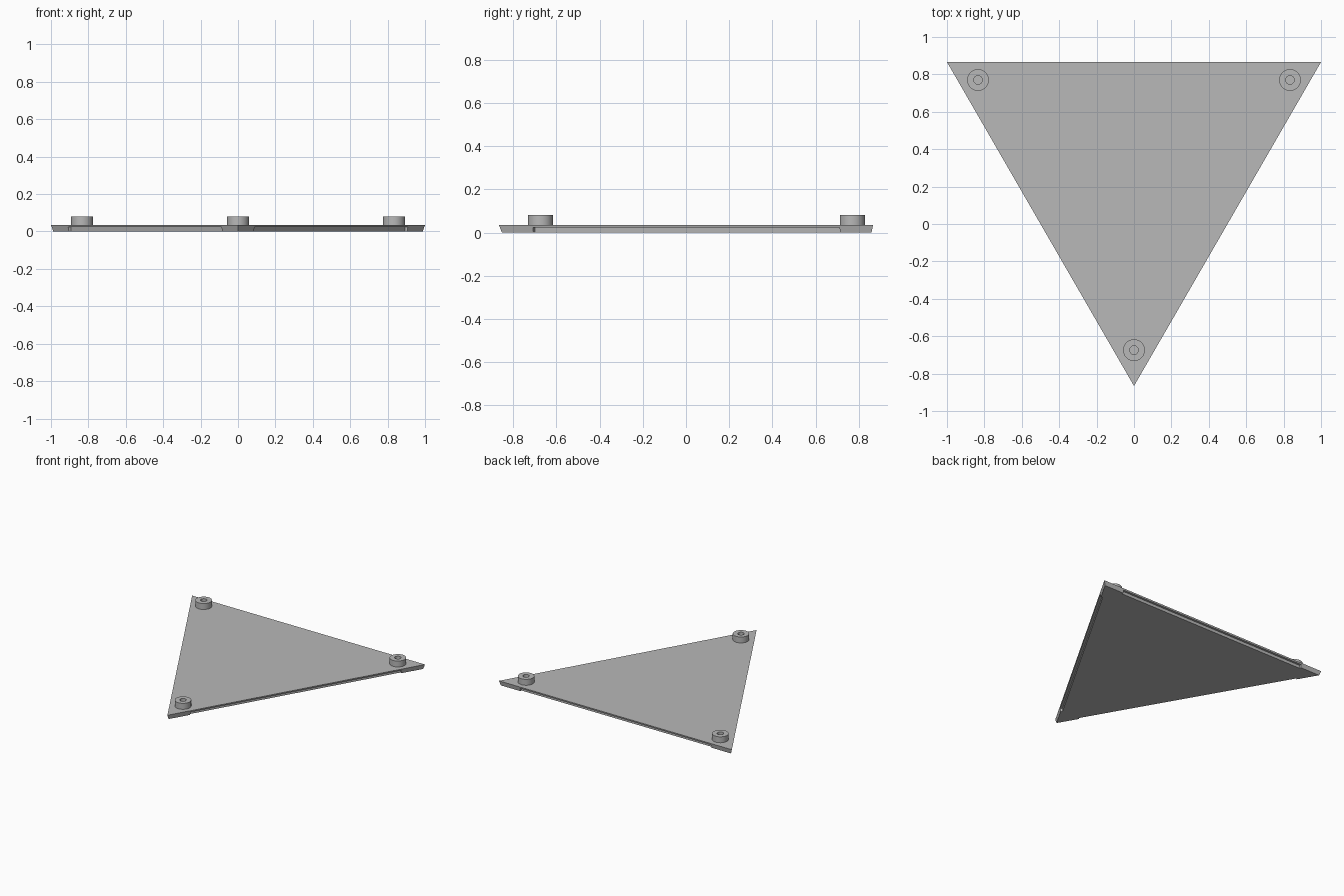
import bpy, bmesh, math
from mathutils import Matrix, Vector

if "Cube" in bpy.data.objects:
    bpy.data.objects.remove(bpy.data.objects["Cube"])

THICK, TOP = 0.035, 0.081
INRADIUS = 1 / math.sqrt(3)
CENTRE = Vector((0, 2 * INRADIUS - math.sqrt(3) / 2, 0))
CORNERS = [math.radians(a) for a in (-90, 30, 150)]
BEVEL, NOTCH_DEPTH, NOTCH_LENGTH, NOTCH_HEIGHT = 0.007, 0.02, 1.64, 0.023

grey = bpy.data.materials.new("plain grey")
grey.use_nodes = True
colour = (0.48, 0.48, 0.48, 1)
grey.diffuse_color = colour
grey.node_tree.nodes["Principled BSDF"].inputs["Base Color"].default_value = colour


def polar(radius, angle, z=0):
    return CENTRE + Vector((radius * math.cos(angle), radius * math.sin(angle), z))


def finish(name, bm):
    bmesh.ops.recalc_face_normals(bm, faces=bm.faces)
    mesh = bpy.data.meshes.new(name)
    bm.to_mesh(mesh)
    bm.free()
    mesh.materials.append(grey)
    obj = bpy.data.objects.new(name, mesh)
    bpy.context.collection.objects.link(obj)
    return obj


# Triangular plate, slightly smaller underneath
bm = bmesh.new()
rings = [[bm.verts.new(polar(2 * r, a, z)) for a in CORNERS]
         for r, z in ((INRADIUS - BEVEL, 0), (INRADIUS, THICK))]
bm.faces.new(rings[0])
bm.faces.new(rings[1])
for i in range(3):
    j = (i + 1) % 3
    bm.faces.new((rings[0][i], rings[0][j], rings[1][j], rings[1][i]))
plate = finish("triangle_plate", bm)

# Long shallow notch under each edge
bm = bmesh.new()
for a in CORNERS:
    side = a + math.pi
    place = (Matrix.Translation(polar(INRADIUS - NOTCH_DEPTH + 0.05, side, NOTCH_HEIGHT - 0.05))
             @ Matrix.Rotation(side, 4, "Z")
             @ Matrix.Diagonal((0.1, NOTCH_LENGTH, 0.1, 1)))
    bmesh.ops.create_cube(bm, size=1, matrix=place)
cutter = finish("notch_cutter", bm)
cutter.hide_render = True
cut = plate.modifiers.new("edge notches", "BOOLEAN")
cut.operation, cut.solver, cut.object = "DIFFERENCE", "EXACT", cutter
bpy.context.view_layer.objects.active = plate
bpy.ops.object.modifier_apply(modifier=cut.name)
bpy.data.objects.remove(cutter)

# Hollow round boss near each corner
for name, a in zip(("front_boss", "left_boss", "right_boss"), CORNERS):
    bm = bmesh.new()
    base = THICK - 0.001
    pts = [bm.verts.new((r, 0, z)) for r, z in
           ((0.023, base), (0.023, TOP), (0.058, TOP), (0.058, base))]
    edges = [bm.edges.new(pts[i:i + 2]) for i in range(3)]
    bmesh.ops.spin(bm, geom=pts + edges, axis=(0, 0, 1), cent=(0, 0, 0),
                   angle=math.tau, steps=48)
    bmesh.ops.remove_doubles(bm, verts=bm.verts, dist=0.0001)
    boss = finish(name, bm)
    boss.location = polar(0.963, a)
    bpy.ops.object.select_all(action="DESELECT")
    boss.select_set(True)
    bpy.context.view_layer.objects.active = boss
    bpy.ops.object.shade_smooth_by_angle(angle=math.radians(30))
